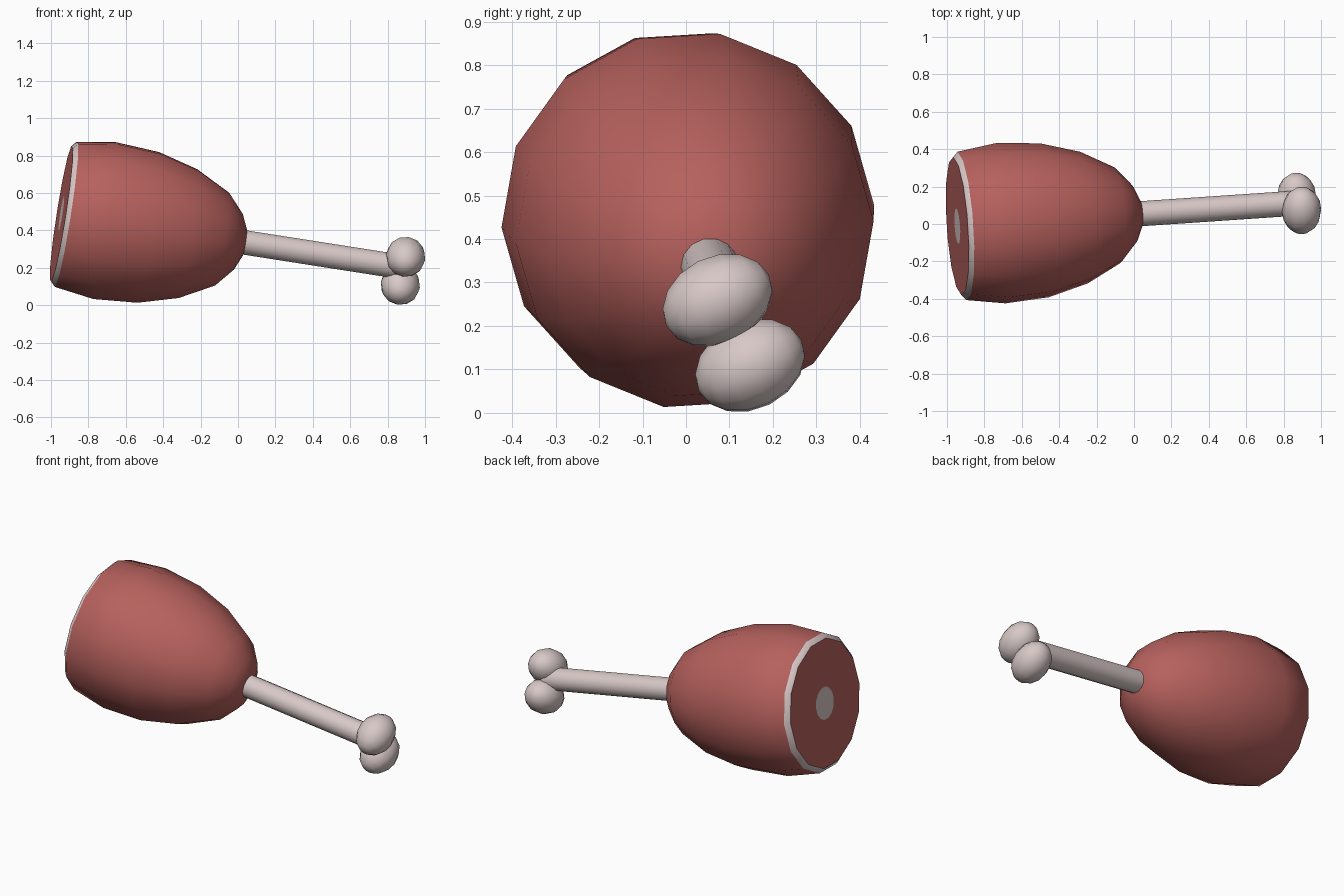
import bpy, bmesh, math
from mathutils import Vector, Matrix

if "Cube" in bpy.data.objects:
    bpy.data.objects.remove(bpy.data.objects["Cube"])

def material(name, rgb):
    m = bpy.data.materials.new(name)
    m.diffuse_color = (*rgb, 1)
    m.use_nodes = True
    m.node_tree.nodes["Principled BSDF"].inputs["Base Color"].default_value = m.diffuse_color
    return m

MEAT = material("meat_red", (0.47, 0.12, 0.11))
BONE = material("bone_cream", (0.68, 0.58, 0.57))

# Shared tilted axis: origin at the centre of the cut rim
ORIGIN = Vector((-0.92, -0.01, 0.485))
D = Vector((0.986, 0.067, -0.154)).normalized()
E1 = (Vector((0, 1, 0)) - D * D.y).normalized()
E2 = D.cross(E1)

def finish(bm, name, mats):
    bmesh.ops.recalc_face_normals(bm, faces=bm.faces[:])
    me = bpy.data.meshes.new(name)
    bm.to_mesh(me)
    bm.free()
    for m in mats:
        me.materials.append(m)
    ob = bpy.data.objects.new(name, me)
    bpy.context.collection.objects.link(ob)
    bpy.ops.object.select_all(action='DESELECT')
    bpy.context.view_layer.objects.active = ob
    ob.select_set(True)
    bpy.ops.object.shade_smooth_by_angle(angle=math.radians(40))
    return ob

def lathe(name, profile, sides, phase, mats, bone_bands=()):
    """Sweep (distance, radius) points round the tilted axis, capped at both ends."""
    bm = bmesh.new()
    rings = []
    for t, r in profile:
        ring = []
        for i in range(sides):
            a = phase + math.tau * i / sides
            ring.append(bm.verts.new(ORIGIN + D * t + (E1 * math.cos(a) + E2 * math.sin(a)) * r))
        rings.append(ring)
    start = bm.faces.new(rings[0])
    bm.faces.new(rings[-1])
    if -1 in bone_bands:
        start.material_index = 1
    for k, (p, q) in enumerate(zip(rings, rings[1:])):
        for i in range(sides):
            j = (i + 1) % sides
            f = bm.faces.new((p[i], p[j], q[j], q[i]))
            f.material_index = 1 if k in bone_bands else 0
    return finish(bm, name, mats)

# Meat: bone disc, red cut face, pale rim, then the rounded body
lathe("meat",
      [(-0.025, 0.095), (-0.025, 0.37), (0, 0.398), (0.21, 0.43), (0.447, 0.413),
       (0.662, 0.353), (0.845, 0.256), (0.933, 0.155), (0.97, 0.072)],
      14, math.radians(2.9), [MEAT, BONE], (-1, 1))

# Bone shaft
lathe("bone_shaft", [(0.92, 0.067), (1.82, 0.067)], 14, 0, [BONE])

# Two rounded knobs side by side at the end of the bone
long_dir = Vector((0, 0.894, 0.447))
long_dir = (long_dir - D * long_dir.dot(D)).normalized()
side_dir = long_dir.cross(D)
if side_dir.z > 0:
    side_dir = -side_dir
end = Vector((0.882, 0.11, 0.184))
for name, s in (("upper_knob", -1), ("lower_knob", 1)):
    c = end + side_dir * 0.085 * s
    cols = [D * 0.106, side_dir * 0.102, long_dir * 0.132]
    mat = Matrix.Translation(c) @ Matrix(cols).transposed().to_4x4()
    bm = bmesh.new()
    bmesh.ops.create_uvsphere(bm, u_segments=12, v_segments=8, radius=1)
    bm.transform(mat)
    finish(bm, name, [BONE])
